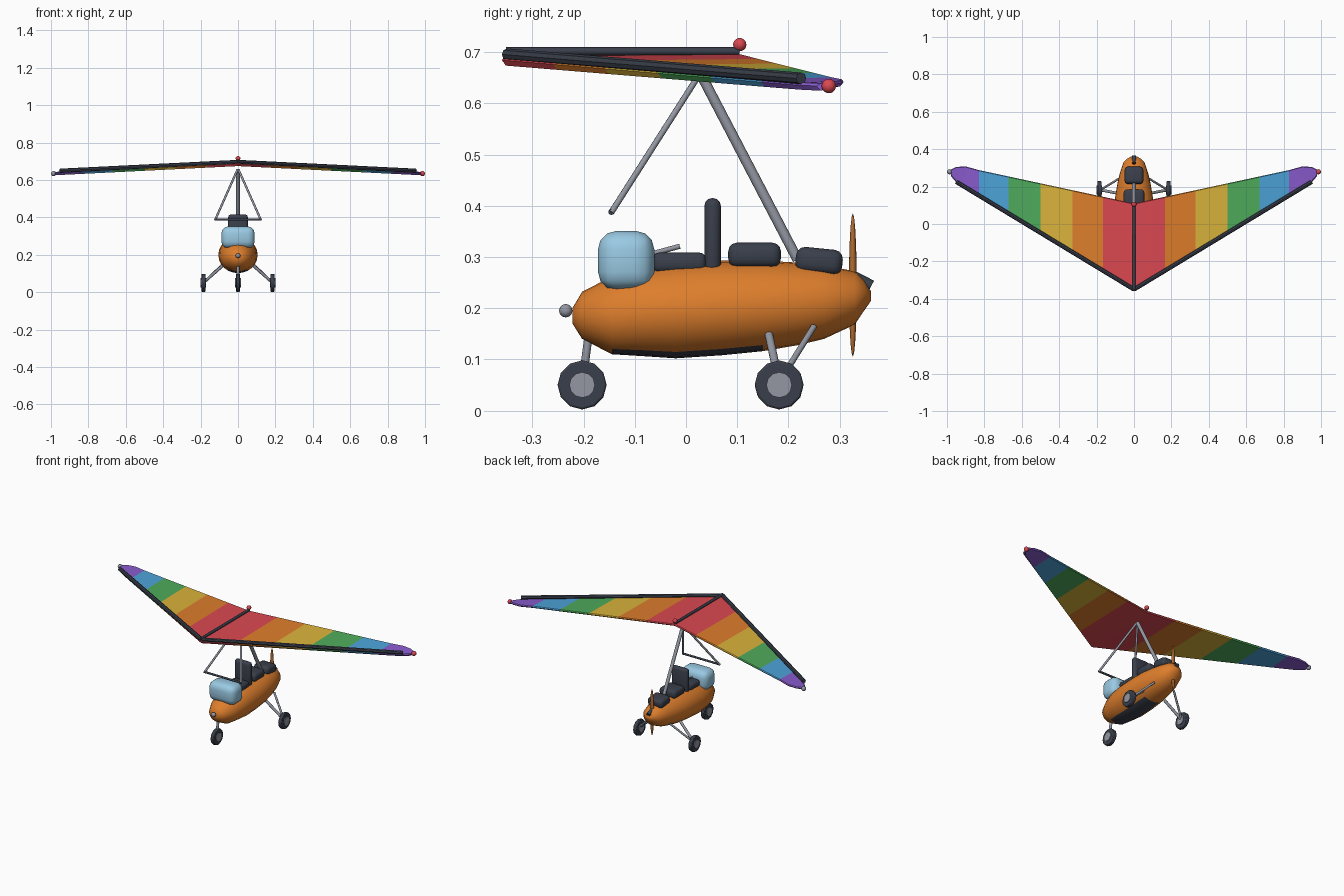
import bpy, bmesh, math
from mathutils import Vector

if "Cube" in bpy.data.objects:
    bpy.data.objects.remove(bpy.data.objects["Cube"])


def mat(name, r, g, b):
    m = bpy.data.materials.new(name)
    m.diffuse_color = [(c / 255) ** 2.2 for c in (r, g, b)] + [1]
    m.use_nodes = True
    m.node_tree.nodes["Principled BSDF"].inputs["Base Color"].default_value = m.diffuse_color
    return m


RED = mat("red", 218, 74, 82)
ORANGE = mat("orange", 221, 125, 48)
YELLOW = mat("yellow", 218, 178, 62)
GREEN = mat("green", 80, 170, 92)
BLUE = mat("blue", 78, 162, 216)
PURPLE = mat("purple", 136, 92, 204)
DARK = mat("charcoal", 60, 65, 76)
GREY = mat("metal grey", 146, 150, 160)
GLASS = mat("pale blue", 152, 200, 226)
WOOD = mat("brown", 176, 108, 52)


def make(name, bm, mats, angle=40):
    bmesh.ops.recalc_face_normals(bm, faces=bm.faces)
    me = bpy.data.meshes.new(name)
    bm.to_mesh(me)
    bm.free()
    for m in mats:
        me.materials.append(m)
    ob = bpy.data.objects.new(name, me)
    bpy.context.collection.objects.link(ob)
    if angle:
        bpy.ops.object.select_all(action='DESELECT')
        ob.select_set(True)
        bpy.context.view_layer.objects.active = ob
        bpy.ops.object.shade_smooth_by_angle(angle=math.radians(angle))
    return ob


def tube(name, a, b, r, m, sides=10, angle=40):
    a, b = Vector(a), Vector(b)
    bm = bmesh.new()
    bmesh.ops.create_cone(bm, cap_ends=True, segments=sides, radius1=r, radius2=r, depth=(b - a).length)
    rot = (b - a).to_track_quat('Z', 'Y').to_matrix()
    for v in bm.verts:
        v.co = rot @ v.co + (a + b) / 2
    return make(name, bm, [m], angle)


def ball(name, c, r, m, scale=(1, 1, 1)):
    bm = bmesh.new()
    bmesh.ops.create_uvsphere(bm, u_segments=14, v_segments=10, radius=r)
    for v in bm.verts:
        v.co = Vector(v.co[i] * scale[i] for i in range(3)) + Vector(c)
    return make(name, bm, [m], 60)


def cushion(name, c, size, bevel, m, tilt=0):
    bm = bmesh.new()
    bmesh.ops.create_cube(bm, size=1)
    for v in bm.verts:
        v.co = Vector(v.co[i] * size[i] for i in range(3))
    bmesh.ops.bevel(bm, geom=bm.edges[:], offset=bevel, segments=3, profile=0.5, affect='EDGES')
    ob = make(name, bm, [m], 50)
    ob.location = c
    ob.rotation_euler.x = tilt
    return ob


def loft(rings):
    """Skin equal-sized rings and cap both ends."""
    bm = bmesh.new()
    vs = [[bm.verts.new(p) for p in ring] for ring in rings]
    n = len(rings[0])
    for a, b in zip(vs, vs[1:]):
        for i in range(n):
            j = (i + 1) % n
            bm.faces.new((a[i], a[j], b[j], b[i]))
    bm.faces.new(vs[0])
    bm.faces.new(vs[-1])
    return bm


# Sail: (x, leading y, trailing y) per station, mirrored
half = [(x, -0.36 + 0.61 * x, 0.11 + 0.215 * x) for x in (0, 0.165, 0.33, 0.5, 0.67, 0.83)]
half += [(0.90, 0.19, 0.308), (0.95, 0.222, 0.305), (0.978, 0.255, 0.292)]
stations = [(-x, a, b) for x, a, b in half[:0:-1]] + half
rings = []
for x, a, b in stations:
    top = 0.696 - 0.054 * abs(x)
    bot = 0.674 - 0.050 * abs(x)
    mid = (top + bot) / 2
    # the trailing part is thin and meets the upper surface
    rings.append([(x, a + 0.008, top - 0.004), (x, a, mid), (x, a + 0.008, bot),
                  (x, b - 0.004, top - 0.011), (x, b, top - 0.005), (x, b - 0.004, top)])
bm = loft(rings)
for f in bm.faces:
    f.material_index = min(5, int(abs(f.calc_center_median().x) / 0.166))
make("sail", bm, [RED, ORANGE, YELLOW, GREEN, BLUE, PURPLE], 30)

# Wing frame and tip lamps
tube("keel_tube", (0, -0.352, 0.702), (0, 0.105, 0.702), 0.008, DARK)
for s, side in ((1, "right"), (-1, "left")):
    tube("leading_edge_" + side, (0, -0.350, 0.696), (s * 0.95, 0.225, 0.649), 0.0115, DARK, 8)
    ball("tip_lamp_" + side, (s * 0.986, 0.279, 0.634), 0.014, RED if s > 0 else GREY)
ball("keel_lamp", (0, 0.105, 0.715), 0.013, RED)

# Fuselage pod: (y, bottom z, top z, half width)
pod = [(-0.222, 0.170, 0.200, 0.018), (-0.203, 0.140, 0.232, 0.052), (-0.145, 0.110, 0.262, 0.082),
       (-0.08, 0.106, 0.280, 0.098), (-0.02, 0.102, 0.288, 0.104), (0.07, 0.108, 0.293, 0.105),
       (0.15, 0.116, 0.293, 0.100), (0.22, 0.128, 0.289, 0.088), (0.27, 0.140, 0.284, 0.076),
       (0.33, 0.168, 0.272, 0.056), (0.348, 0.195, 0.255, 0.038), (0.362, 0.215, 0.232, 0.014)]
N = 24
rings = []
for y, lo, hi, w in pod:
    rings.append([(w * math.cos(t), y, (lo + hi) / 2 + (hi - lo) / 2 * math.sin(t))
                  for t in (2 * math.pi * i / N for i in range(N))])
bm = loft(rings)
bm.normal_update()
# Dark belly patch
for f in bm.faces:
    c = f.calc_center_median()
    if -0.145 < c.y < 0.15 and abs(c.x) < 0.05 and c.z < 0.15:
        f.material_index = 1
make("pod", bm, [ORANGE, DARK], 60)
ball("nose_lamp", (0, -0.235, 0.195), 0.013, GREY)

# Windscreen, seats, engine
cushion("windscreen", (0, -0.117, 0.293), (0.178, 0.110, 0.116), 0.036, GLASS)
cushion("front_seat", (0, -0.013, 0.289), (0.105, 0.106, 0.040), 0.015, DARK)
cushion("seat_back", (0, 0.052, 0.342), (0.105, 0.032, 0.146), 0.0145, DARK)
cushion("rear_seat", (0, 0.134, 0.304), (0.110, 0.103, 0.048), 0.017, DARK)
cushion("engine", (0, 0.260, 0.292), (0.100, 0.092, 0.050), 0.018, DARK, -0.1)
tube("control_stick", (0, -0.075, 0.304), (0, -0.012, 0.321), 0.005, GREY)

# Propeller
ball("propeller", (0, 0.326, 0.245), 0.14, WOOD, (0.09, 0.055, 1))
tube("propeller_hub", (0, 0.325, 0.262), (0, 0.362, 0.243), 0.012, DARK)

# Mast and control frame
tube("mast", (0, 0.03, 0.655), (0, 0.218, 0.295), 0.010, GREY)
tube("control_bar", (-0.125, -0.146, 0.388), (0.125, -0.146, 0.388), 0.006, DARK)
for s, side in ((1, "right"), (-1, "left")):
    tube("frame_leg_" + side, (s * 0.003, 0.025, 0.655), (s * 0.122, -0.146, 0.387), 0.006, GREY)


def wheel(name, x, y):
    tire = tube(name + "_tire", (x - 0.011, y, 0.05), (x + 0.011, y, 0.05), 0.048, DARK, 12)
    bev = tire.modifiers.new("rounding", 'BEVEL')
    bev.width = 0.004
    bev.segments = 2
    tube(name + "_hub", (x - 0.015, y, 0.05), (x + 0.015, y, 0.05), 0.025, GREY, 12)


# Landing gear
wheel("front_wheel", 0, -0.203)
tube("front_leg", (0, -0.203, 0.05), (0, -0.190, 0.15), 0.008, GREY)
for s, side in ((1, "right"), (-1, "left")):
    wheel("rear_wheel_" + side, s * 0.185, 0.182)
    tube("gear_leg_" + side, (s * 0.18, 0.182, 0.055), (s * 0.075, 0.162, 0.148), 0.008, GREY)
    tube("gear_brace_" + side, (s * 0.18, 0.182, 0.055), (s * 0.068, 0.250, 0.164), 0.006, GREY)
